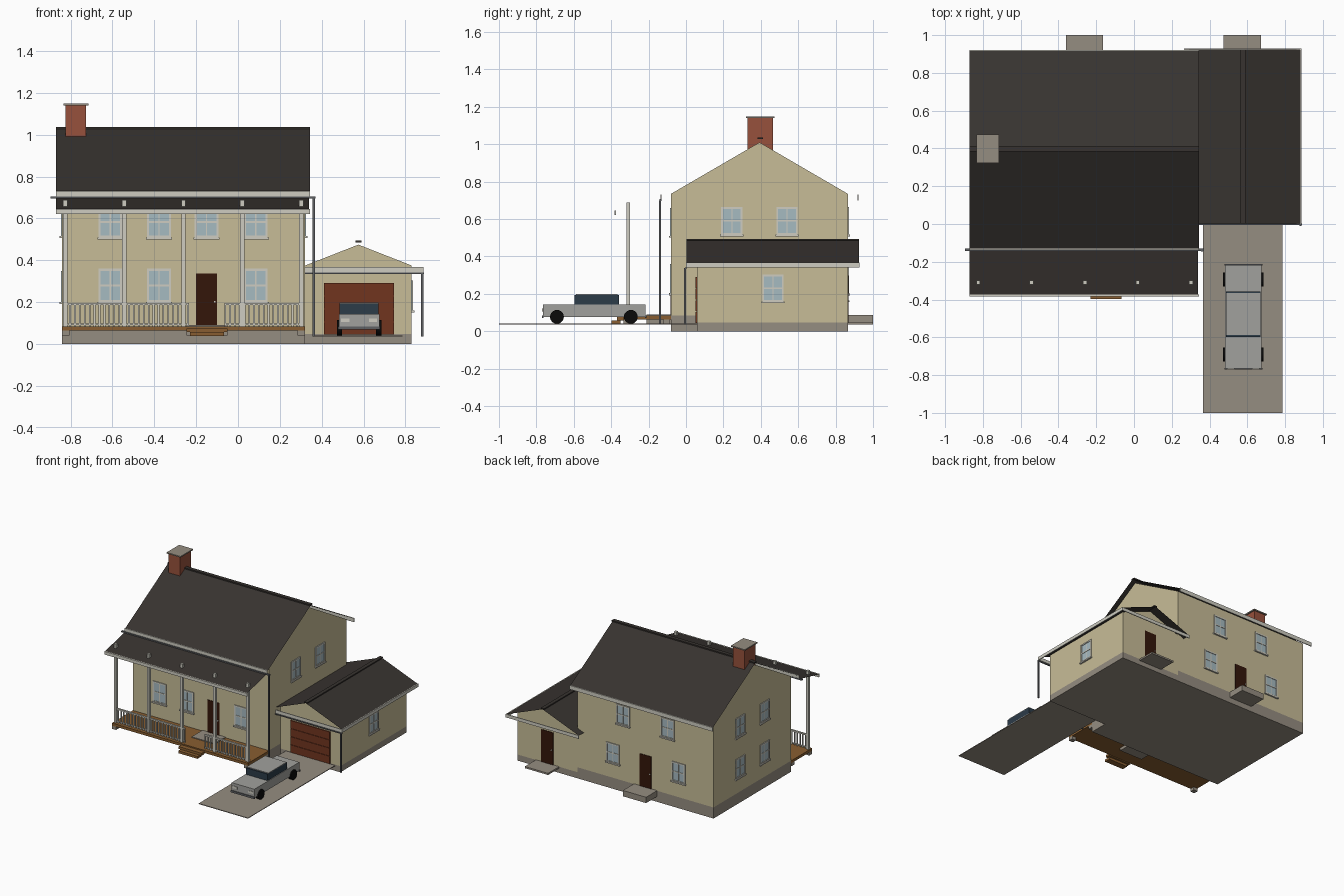
import bpy, bmesh
from math import radians
from mathutils import Matrix, Vector


def material(name, r, g, b):
    m = bpy.data.materials.new(name)
    m.diffuse_color = tuple((c / 255) ** 2.2 for c in (r, g, b)) + (1,)
    return m


WALL = material("wall_cream", 198, 187, 150)
ROOF = material("roof_charcoal", 58, 54, 51)
TRIM = material("trim_white", 205, 203, 192)
STONE = material("foundation_grey", 148, 140, 128)
WOOD = material("deck_brown", 135, 94, 52)
DOOR = material("door_dark_brown", 55, 28, 18)
GDOOR = material("garage_door_red", 112, 56, 36)
BRICK = material("brick_red", 150, 82, 62)
GLASS = material("glass_blue", 165, 185, 192)
PIPE = material("pipe_grey", 95, 97, 100)
CAR = material("car_silver", 160, 160, 156)
TINT = material("car_glass", 48, 62, 74)
RUBBER = material("rubber_black", 18, 18, 18)


def finish(name, bm, mat):
    me = bpy.data.meshes.new(name)
    bm.to_mesh(me)
    bm.free()
    me.materials.append(mat)
    ob = bpy.data.objects.new(name, me)
    bpy.context.collection.objects.link(ob)
    return ob


def boxes(name, mat, items, matrix=Matrix()):
    """One object from several (x0, x1, y0, y1, z0, z1) boxes."""
    bm = bmesh.new()
    for x0, x1, y0, y1, z0, z1 in items:
        size = Matrix.Diagonal((x1 - x0, y1 - y0, z1 - z0, 1))
        mid = Matrix.Translation(((x0 + x1) / 2, (y0 + y1) / 2, (z0 + z1) / 2))
        bmesh.ops.create_cube(bm, size=1, matrix=matrix @ mid @ size)
    return finish(name, bm, mat)


def sweep(name, mat, points, move, closed=True):
    """Extrude a profile along a vector, as a solid or an open sheet."""
    bm = bmesh.new()
    move = Vector(move)
    a = [bm.verts.new(p) for p in points]
    b = [bm.verts.new(Vector(p) + move) for p in points]
    n = len(a)
    for i in range(n if closed else n - 1):
        j = (i + 1) % n
        bm.faces.new((a[i], a[j], b[j], b[i]))
    if closed:
        bm.faces.new(a[::-1])
        bm.faces.new(b)
    bmesh.ops.recalc_face_normals(bm, faces=bm.faces)
    return finish(name, bm, mat)


def facing(x, y, z, deg):
    return Matrix.Translation((x, y, z)) @ Matrix.Rotation(radians(deg), 4, 'Z')


def window(name, x, y, z, deg, h=0.15):
    """Window centred on x, y with its sill at z; local -y points outward."""
    m = facing(x, y, z, deg)
    w, t = 0.057, 0.01
    boxes(name + "_glass", GLASS, [(-w, w, -0.002, 0.002, 0, h)], m)
    boxes(name + "_frame", TRIM, [
        (-w, -w + t, -0.006, 0, 0, h), (w - t, w, -0.006, 0, 0, h),
        (-w, w, -0.006, 0, h - t, h), (-w, w, -0.006, 0, 0, t),
        (-w, w, -0.005, 0, h / 2 - 0.004, h / 2 + 0.004),
        (-0.003, 0.003, -0.004, 0, 0, h),
        (-w - 0.005, w + 0.005, -0.012, 0, -0.008, 0.002)], m)


def door(name, x, y, z, deg):
    m = facing(x, y, z, deg)
    boxes(name, DOOR, [(-0.05, 0.05, -0.004, 0.002, 0, 0.25)], m)
    boxes(name + "_knob", TRIM, [(0.035, 0.042, -0.01, -0.004, 0.11, 0.117)], m)


# Main house
boxes("house_foundation", STONE, [(-0.84, 0.32, -0.08, 0.865, 0, 0.085)])
sweep("house_walls", WALL, [(-0.84, -0.08, 0.085), (-0.84, 0.865, 0.085), (-0.84, 0.865, 0.735),
                            (-0.84, 0.393, 1.01), (-0.84, -0.08, 0.735)], (1.16, 0, 0))
sweep("house_roof", ROOF, [(-0.87, -0.133, 0.725), (-0.87, 0.395, 1.03), (-0.87, 0.92, 0.725)],
      (1.215, 0, 0), closed=False)
boxes("house_ridge_cap", ROOF, [(-0.87, 0.345, 0.383, 0.412, 1.028, 1.037)])
boxes("house_fascia", TRIM, [(-0.87, 0.345, -0.137, -0.131, 0.7, 0.73),
                             (-0.87, 0.345, 0.916, 0.922, 0.7, 0.73)])
boxes("house_gutter", PIPE, [(-0.895, 0.37, -0.143, -0.13, 0.696, 0.706)])
boxes("house_downspout", PIPE, [(0.356, 0.367, -0.145, -0.134, 0.035, 0.7)])

# Chimney
boxes("chimney", BRICK, [(-0.825, -0.725, 0.33, 0.465, 0.93, 1.14)])
boxes("chimney_cap", STONE, [(-0.833, -0.715, 0.322, 0.474, 1.14, 1.149)])

# Garage
boxes("garage_foundation", STONE, [(0.32, 0.83, 0.06, 0.865, 0, 0.047)])
sweep("garage_walls", WALL, [(0.32, 0.06, 0.047), (0.83, 0.06, 0.047), (0.83, 0.06, 0.375),
                             (0.575, 0.06, 0.475), (0.32, 0.06, 0.375)], (0, 0.805, 0))
sweep("garage_roof", ROOF, [(0.265, 0.003, 0.365), (0.575, 0.003, 0.486), (0.885, 0.003, 0.365)],
      (0, 0.922, 0), closed=False)
boxes("garage_ridge_cap", ROOF, [(0.561, 0.589, 0.003, 0.925, 0.486, 0.494)])
boxes("garage_fascia", TRIM, [(0.32, 0.887, 0.0, 0.006, 0.342, 0.367),
                              (0.265, 0.887, 0.922, 0.928, 0.342, 0.367),
                              (0.881, 0.887, 0.0, 0.928, 0.342, 0.367)])
boxes("garage_gutter", PIPE, [(0.32, 0.889, -0.006, 0.002, 0.334, 0.342)])
boxes("garage_downspout", PIPE, [(0.875, 0.886, -0.01, 0.001, 0.037, 0.338)])
boxes("garage_door", GDOOR, [(0.41, 0.745, 0.052, 0.062, 0.045 + i * 0.0625, 0.103 + i * 0.0625)
                             for i in range(4)] + [(0.41, 0.745, 0.056, 0.062, 0.045, 0.29)])
boxes("driveway", STONE, [(0.365, 0.785, -1, 0.06, 0.036, 0.041)])

# Windows and doors
for x in (-0.61, -0.377, -0.15, 0.085):
    window("front_upper_window", x, -0.08, 0.508, 0)
    if x != -0.15:
        window("front_lower_window", x, -0.08, 0.2, 0, 0.16)
for y in (0.245, 0.54):
    window("right_upper_window", 0.32, y, 0.515, 90)
    window("left_upper_window", -0.84, y, 0.515, -90)
    window("left_lower_window", -0.84, y, 0.2, -90)
for x in (-0.45, -0.07):
    window("back_upper_window", x, 0.865, 0.515, 180)
for x in (-0.543, 0.016):
    window("back_lower_window", x, 0.865, 0.2, 180)
window("garage_window", 0.83, 0.465, 0.158, 90, 0.145)
door("front_door", -0.15, -0.08, 0.088, 0)
door("back_door", -0.262, 0.865, 0.085, 180)
door("garage_back_door", 0.575, 0.865, 0.047, 180)
boxes("door_slabs", STONE, [(-0.247, -0.05, -0.212, -0.08, 0.042, 0.09),
                            (-0.36, -0.163, 0.865, 1.0, 0.042, 0.087),
                            (0.475, 0.673, 0.865, 1.0, 0.035, 0.048)])

# Porch
boxes("porch_deck", WOOD, [(-0.84, 0.32, -0.335, -0.08, 0.064, 0.084)])
boxes("porch_piers", STONE, [(x, x + 0.035, y, y + 0.035, 0.04, 0.064)
                             for x in (-0.84, 0.285) for y in (-0.335, -0.12)])
boxes("porch_steps", WOOD, [(-0.247, -0.05, -0.37, -0.335, 0.057, 0.075),
                            (-0.23, -0.067, -0.398, -0.35, 0.039, 0.057)])
posts = (-0.825, -0.543, -0.26, 0.02, 0.302)
boxes("porch_posts", TRIM, [(x - 0.01, x + 0.01, -0.319, -0.299, 0.084, 0.688) for x in posts])
sweep("porch_roof", ROOF, [(-0.87, -0.13, 0.7), (-0.87, -0.375, 0.645)], (1.21, 0, 0), closed=False)
boxes("porch_fascia", TRIM, [(-0.87, 0.343, -0.383, -0.374, 0.622, 0.646)])
rails, balusters = [], []
for x0, x1 in ((-0.83, -0.235), (-0.065, 0.31)):
    rails += [(x0, x1, -0.316, -0.302, 0.186, 0.196), (x0, x1, -0.314, -0.304, 0.092, 0.098)]
    n = round((x1 - x0) / 0.0235)
    for i in range(n + 1):
        x = x0 + 0.004 + (x1 - x0 - 0.008) * i / n
        balusters.append((x - 0.004, x + 0.004, -0.313, -0.305, 0.084, 0.188))
boxes("porch_rails", TRIM, rails)
boxes("porch_balusters", TRIM, balusters)

# Car on the driveway
boxes("car_body", CAR, [(0.482, 0.675, -0.765, -0.217, 0.075, 0.143)])
boxes("car_cabin", TINT, [(0.486, 0.67, -0.597, -0.358, 0.143, 0.194)])
boxes("car_roof", CAR, [(0.486, 0.67, -0.588, -0.366, 0.194, 0.199)])
boxes("car_bumpers", PIPE, [(0.478, 0.679, -0.771, -0.763, 0.07, 0.085),
                            (0.478, 0.679, -0.219, -0.211, 0.07, 0.085)])
boxes("car_headlights", TRIM, [(x, x + 0.04, -0.769, -0.764, 0.105, 0.122) for x in (0.492, 0.625)])
bm = bmesh.new()
for x in (0.485, 0.672):
    for y in (-0.69, -0.295):
        bmesh.ops.create_cone(bm, cap_ends=True, segments=20, radius1=0.037, radius2=0.037, depth=0.025,
                              matrix=Matrix.Translation((x, y, 0.077)) @ Matrix.Rotation(radians(90), 4, 'Y'))
finish("car_wheels", bm, RUBBER)
